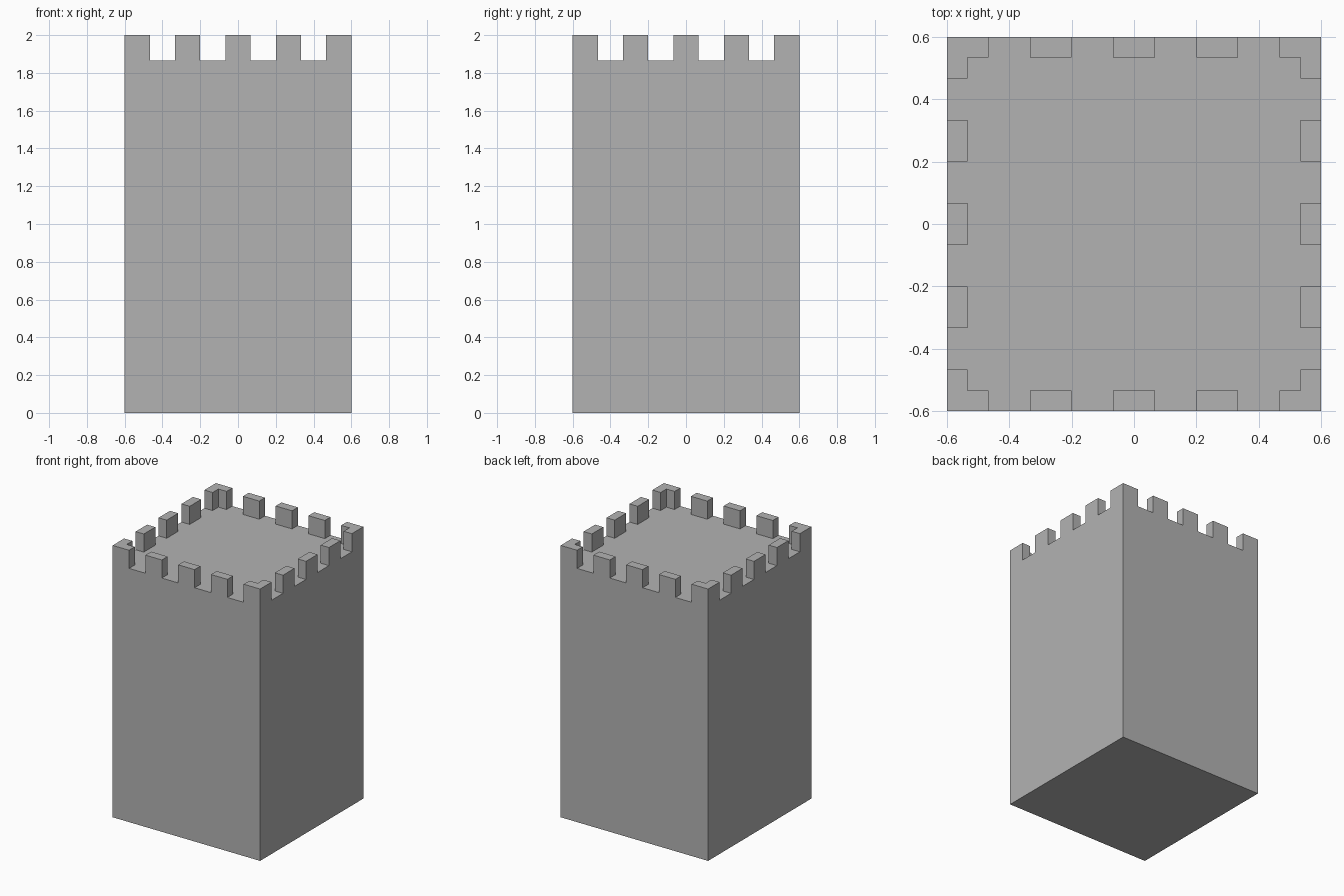
import bpy
import bmesh

cube = bpy.data.objects.get("Cube")
if cube:
    bpy.data.objects.remove(cube, do_unlink=True)

HALF, HEIGHT, CELLS = 0.6, 2.0, 18
UNIT = 2 * HALF / CELLS          # parapet thickness
DECK = HEIGHT - 2 * UNIT         # roof height between the merlons

stone = bpy.data.materials.new("grey stone")
stone.use_nodes = True
grey = (0.45, 0.45, 0.45, 1)
stone.diffuse_color = grey
stone.node_tree.nodes["Principled BSDF"].inputs["Base Color"].default_value = grey


def is_merlon(face):
    """Border cells, in alternating pairs along each side."""
    c = face.calc_center_median()
    i, j = (int((v + HALF) / UNIT) for v in c[:2])
    rim = (0, CELLS - 1)
    return (j in rim and i // 2 % 2 == 0) or (i in rim and j // 2 % 2 == 0)


def extrude(bm, faces, dz):
    new = bmesh.ops.extrude_face_region(bm, geom=faces)["geom"]
    verts = [v for v in new if isinstance(v, bmesh.types.BMVert)]
    bmesh.ops.translate(bm, verts=verts, vec=(0, 0, dz))


# Roof deck grid, with the walls and base extruded down from it
bm = bmesh.new()
bmesh.ops.create_grid(bm, x_segments=CELLS, y_segments=CELLS, size=HALF)
bmesh.ops.translate(bm, verts=bm.verts[:], vec=(0, 0, DECK))
deck = bm.faces[:]
rim = [e for e in bm.edges if e.is_boundary]
walls = bmesh.ops.extrude_edge_only(bm, edges=rim)["geom"]
bmesh.ops.translate(bm, vec=(0, 0, -DECK),
                    verts=[v for v in walls if isinstance(v, bmesh.types.BMVert)])
bmesh.ops.holes_fill(bm, edges=[e for e in bm.edges if e.is_boundary], sides=0)

# Battlements: square merlons along the sides, L-shaped at the corners
merlons = [f for f in deck if is_merlon(f)]
extrude(bm, merlons, HEIGHT - DECK)
old = [f for f in merlons if f.is_valid and abs(f.calc_center_median().z - DECK) < 0.001]
if old:
    bmesh.ops.delete(bm, geom=old, context="FACES")

# Merge flat areas into clean faces
bmesh.ops.recalc_face_normals(bm, faces=bm.faces[:])
bmesh.ops.dissolve_limit(bm, angle_limit=0.01, verts=bm.verts[:], edges=bm.edges[:])
bmesh.ops.triangulate(bm, faces=[f for f in bm.faces if len(f.verts) > 4])
bmesh.ops.recalc_face_normals(bm, faces=bm.faces[:])

mesh = bpy.data.meshes.new("tower")
bm.to_mesh(mesh)
bm.free()
mesh.materials.append(stone)
tower = bpy.data.objects.new("tower", mesh)
bpy.context.collection.objects.link(tower)
